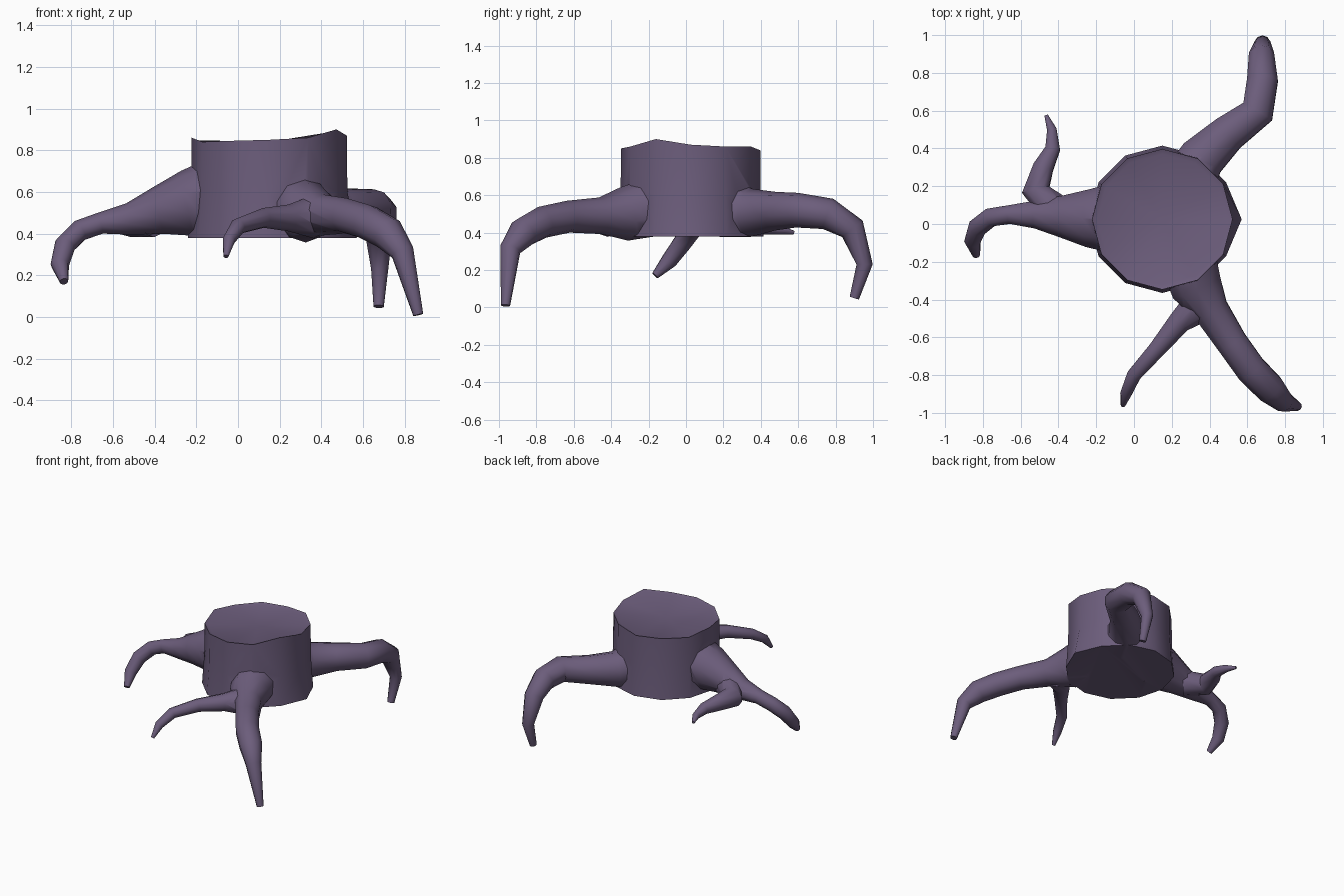
import bpy, bmesh, math
from mathutils import Vector

if "Cube" in bpy.data.objects:
    bpy.data.objects.remove(bpy.data.objects["Cube"])

bark = bpy.data.materials.new("bark")
bark.diffuse_color = (0.15, 0.11, 0.20, 1)
bark.use_nodes = True
bark.node_tree.nodes["Principled BSDF"].inputs["Base Color"].default_value = bark.diffuse_color


def finish(name, bm):
    bmesh.ops.recalc_face_normals(bm, faces=bm.faces)
    mesh = bpy.data.meshes.new(name)
    bm.to_mesh(mesh)
    bm.free()
    mesh.materials.append(bark)
    obj = bpy.data.objects.new(name, mesh)
    bpy.context.collection.objects.link(obj)
    return obj


def bridge(bm, a, b):
    n = len(a)
    for i in range(n):
        j = (i + 1) % n
        bm.faces.new((a[i], a[j], b[j], b[i]))


def root(name, points, sides=10):
    """Tapered tube through points given as (x, y, z, radius)."""
    bm = bmesh.new()
    pos = [Vector(p[:3]) for p in points]
    normal, rings = Vector((0, 0, 1)), []
    for i, p in enumerate(pos):
        before = (p - pos[i - 1]).normalized() if i else Vector()
        after = (pos[i + 1] - p).normalized() if i < len(pos) - 1 else Vector()
        t = (before + after).normalized()
        normal = (normal - t * normal.dot(t)).normalized()
        side = t.cross(normal)
        r = points[i][3] * 1.03
        rings.append([bm.verts.new(p + r * (math.cos(a) * normal + math.sin(a) * side))
                      for a in (2 * math.pi * k / sides for k in range(sides))])
    for a, b in zip(rings, rings[1:]):
        bridge(bm, a, b)
    bm.faces.new(rings[0])
    bm.faces.new(rings[-1])
    return finish(name, bm)


# Stump: flared twelve-sided trunk with an uneven cut rim
CENTER = (0.15, 0.025)
RIM = [0.87, 0.86, 0.86, 0.84, 0.845, 0.84, 0.86, 0.84, 0.845, 0.85, 0.86, 0.90]


def stump():
    bm = bmesh.new()

    def ring(radius, z, bump=0.0):
        out = []
        for k in range(12):
            a = k * math.pi / 6
            r = radius + (bump if k == 0 else 0)
            h = RIM[k] + z if z <= 0 else z
            out.append(bm.verts.new((CENTER[0] + r * math.cos(a),
                                     CENTER[1] + r * math.sin(a), h)))
        return out

    rings = [ring(0.39, 0.38, 0.03), ring(0.375, 0.60), ring(0.372, 0), ring(0.345, -0.012)]
    for a, b in zip(rings, rings[1:]):
        bridge(bm, a, b)
    bm.faces.new(rings[0])
    mid = bm.verts.new((*CENTER, 0.84))
    top = rings[-1]
    for i in range(12):
        bm.faces.new((top[i], top[(i + 1) % 12], mid))
    return finish("stump", bm)


trunk = stump()

# Three main roots, two of them forked
roots = [
    root("front_root", [
        (0.29, -0.20, 0.53, .15), (0.33, -0.33, 0.50, .14), (0.41, -0.46, 0.49, .095),
        (0.52, -0.63, 0.485, .083), (0.62, -0.77, 0.455, .083), (0.72, -0.87, 0.40, .08),
        (0.79, -0.94, 0.31, .055), (0.865, -0.965, 0.01, .024)]),
    root("front_root_fork", [
        (0.36, -0.42, 0.48, .10), (0.24, -0.52, 0.475, .062), (0.12, -0.665, 0.475, .046),
        (0.0, -0.80, 0.435, .038), (-0.043, -0.90, 0.37, .03), (-0.058, -0.96, 0.29, .012)]),
    root("back_root", [
        (0.28, 0.20, 0.53, .15), (0.36, 0.35, 0.505, .125), (0.50, 0.48, 0.515, .10),
        (0.655, 0.595, 0.52, .09), (0.68, 0.76, 0.50, .083), (0.675, 0.89, 0.42, .068),
        (0.68, 0.955, 0.23, .042), (0.675, 0.90, 0.05, .025)]),
    root("left_root", [
        (-0.10, 0.03, 0.57, .19), (-0.24, 0.03, 0.545, .155), (-0.38, 0.04, 0.51, .112),
        (-0.52, 0.05, 0.47, .075), (-0.66, 0.05, 0.45, .05), (-0.76, 0.035, 0.415, .05),
        (-0.83, -0.02, 0.345, .05), (-0.855, -0.09, 0.25, .043), (-0.835, -0.165, 0.17, .02)]),
    root("left_root_fork", [
        (-0.41, 0.07, 0.475, .09), (-0.52, 0.18, 0.46, .075), (-0.48, 0.30, 0.45, .055),
        (-0.43, 0.40, 0.43, .04), (-0.435, 0.50, 0.415, .026), (-0.465, 0.575, 0.40, .01)]),
]

# Fuse the roots into the stump
bpy.context.view_layer.objects.active = trunk
for r in roots:
    mod = trunk.modifiers.new("fuse", "BOOLEAN")
    mod.operation, mod.solver, mod.object = "UNION", "EXACT", r
    bpy.ops.object.modifier_apply(modifier=mod.name)
    bpy.data.objects.remove(r)

trunk.name = "stump_with_roots"
bpy.ops.object.select_all(action="DESELECT")
trunk.select_set(True)
bpy.ops.object.shade_smooth_by_angle(angle=math.radians(40))
